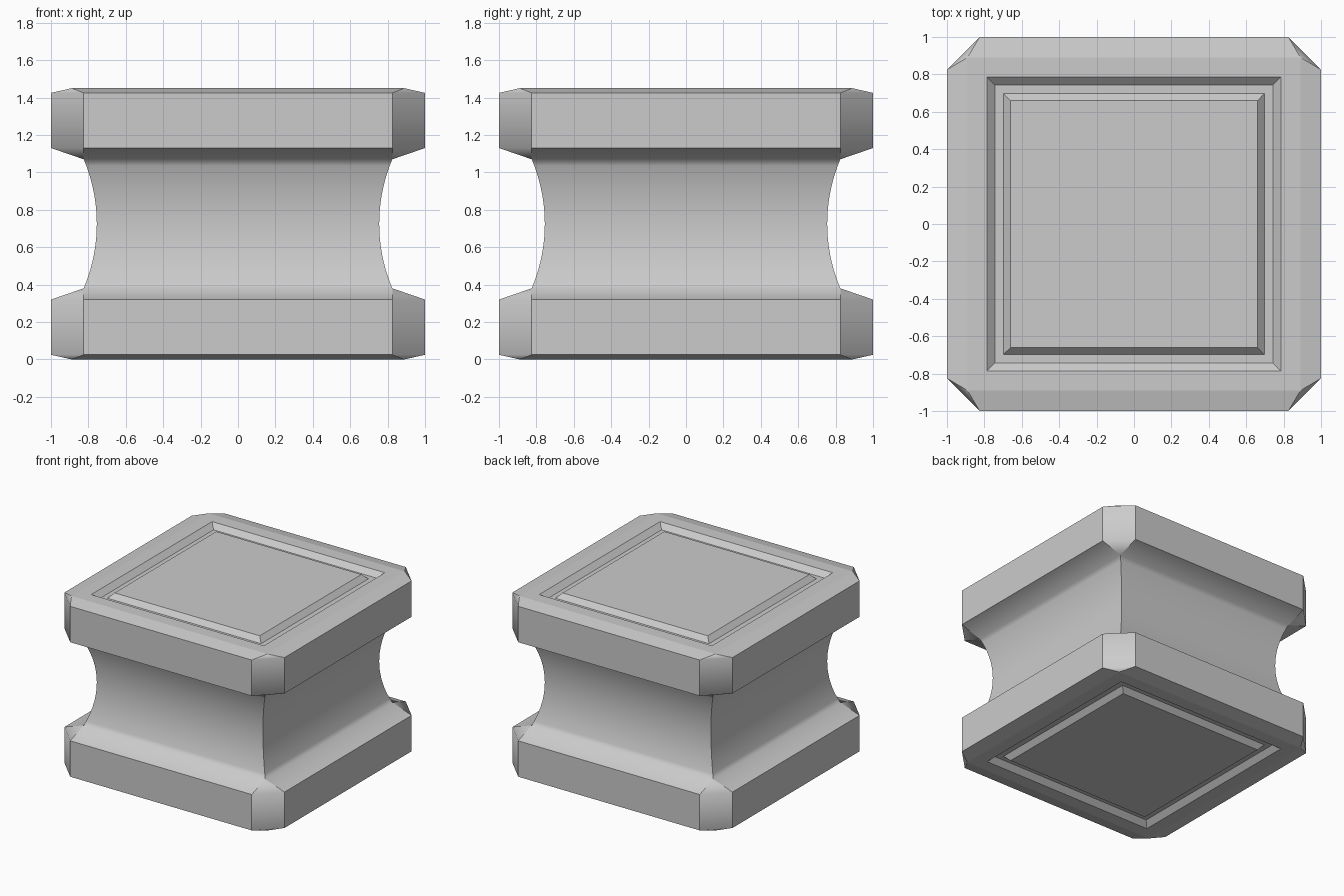
import bpy, bmesh, math

if "Cube" in bpy.data.objects:
    bpy.data.objects.remove(bpy.data.objects["Cube"])

MID = 0.725          # half height, the block mirrors about this level
WAIST_TOP = 1.07     # where the concave waist meets the upper slab
WAIST_R = 0.885      # radius of the concave waist
STEPS = 10

# Upper half profile: (half width, corner cut, z), from the waist middle to the top panel
upper = []
for i in range(STEPS + 1):
    dz = (WAIST_TOP - MID) * i / STEPS
    upper.append((0.755 + WAIST_R - math.sqrt(WAIST_R ** 2 - dz ** 2), 0, MID + dz))
upper += [
    (1.0, 0.175, 1.13),     # slab underside
    (1.0, 0.175, 1.425),    # slab wall
    (0.89, 0, 1.45),        # top bevel
    (0.785, 0, 1.45),       # groove outer lip
    (0.742, 0, 1.41),       # groove floor
    (0.698, 0, 1.41),
    (0.66, 0, 1.45),        # inner panel
]
lower = [(w, c, 2 * MID - z) for w, c, z in upper[:0:-1]]

bm = bmesh.new()
cache = {}


def vert(x, y, z):
    key = (round(x, 5), round(y, 5), round(z, 5))
    if key not in cache:
        cache[key] = bm.verts.new(key)
    return cache[key]


def ring(w, c, z):
    a = w - c
    pts = [(w, -a), (w, a), (a, w), (-a, w), (-w, a), (-w, -a), (-a, -w), (a, -w)]
    return [vert(x, y, z) for x, y in pts]


def face(verts):
    verts = list(dict.fromkeys(verts))
    if len(verts) > 2:
        bm.faces.new(verts).smooth = True


# Skin the rings and cap both ends
rings = [ring(*p) for p in lower + upper]
for lo, hi in zip(rings, rings[1:]):
    for k in range(8):
        n = (k + 1) % 8
        face([lo[k], lo[n], hi[n], hi[k]])
face(rings[0][::-1])
face(rings[-1])
bmesh.ops.recalc_face_normals(bm, faces=bm.faces)

# Crisp edges everywhere except along the waist curve and over the cut corners
for e in bm.edges:
    d = e.verts[1].co - e.verts[0].co
    z = e.verts[0].co.z
    level = abs(d.z) < 1e-4
    corner = level and abs(d.x) > 1e-4 and abs(d.y) > 1e-4
    waist = level and abs(z - MID) < WAIST_TOP - MID + 0.01
    e.smooth = corner or waist or e.calc_face_angle(0) < 0.15

mesh = bpy.data.meshes.new("pedestal_block")
bm.to_mesh(mesh)
bm.free()
obj = bpy.data.objects.new("pedestal_block", mesh)
bpy.context.collection.objects.link(obj)
